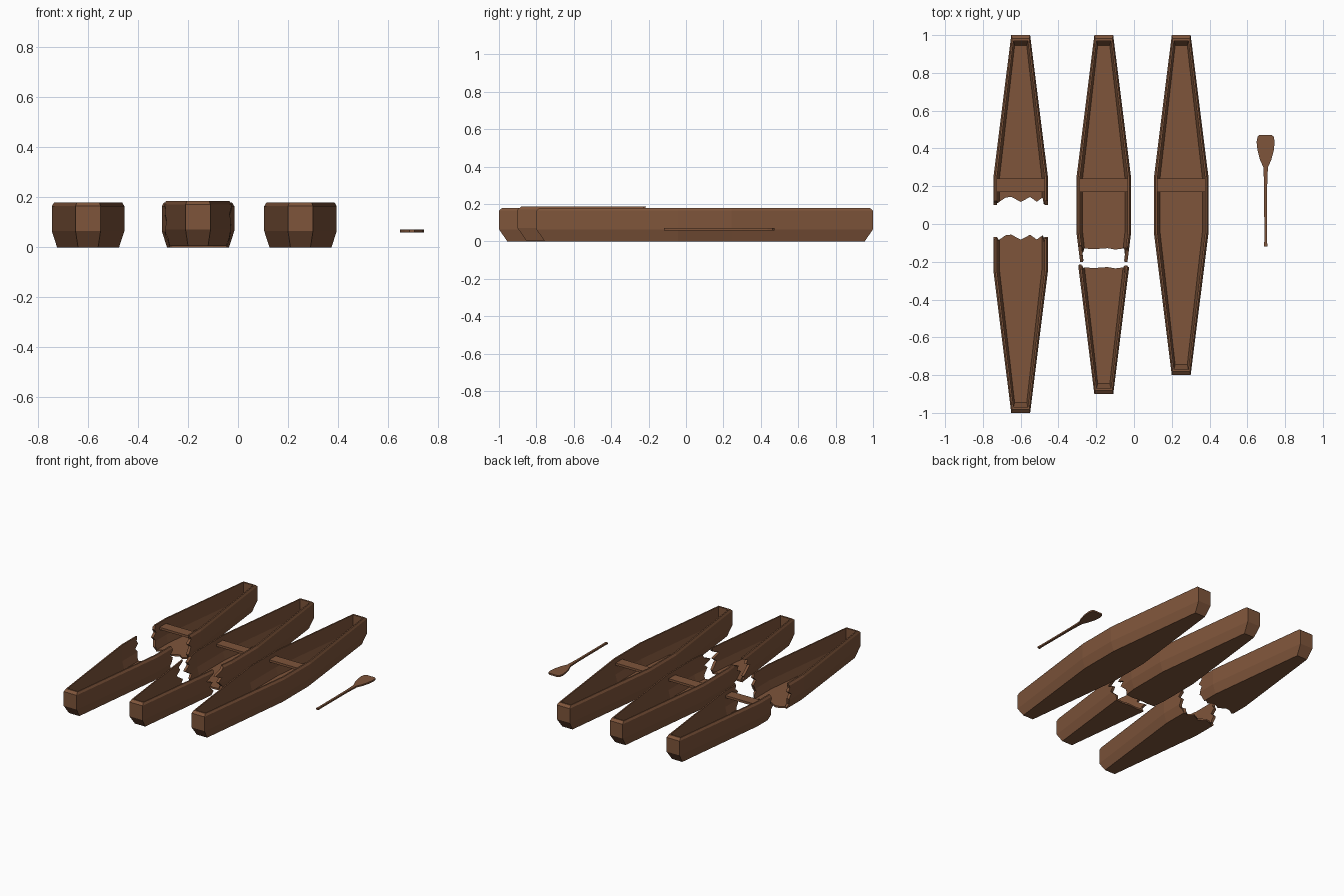
import bpy, bmesh

if "Cube" in bpy.data.objects:
    bpy.data.objects.remove(bpy.data.objects["Cube"])

wood = bpy.data.materials.new("brown_wood")
wood.diffuse_color = (0.21, 0.09, 0.043, 1)
wood.use_nodes = True
wood.node_tree.nodes["Principled BSDF"].inputs["Base Color"].default_value = wood.diffuse_color


def make_object(name, bm, loc=(0, 0, 0)):
    bmesh.ops.recalc_face_normals(bm, faces=bm.faces)
    me = bpy.data.meshes.new(name)
    bm.to_mesh(me)
    bm.free()
    me.materials.append(wood)
    ob = bpy.data.objects.new(name, me)
    ob.location = loc
    bpy.context.collection.objects.link(ob)
    return ob


# Hull levels, outside bottom up over the rim and down to the floor:
# (height, half width at ends, half width amidships, half length)
LEVELS = [
    (0.000, 0.040, 0.124, 0.855),
    (0.065, 0.050, 0.145, 0.900),
    (0.165, 0.050, 0.145, 0.900),
    (0.180, 0.045, 0.136, 0.882),
    (0.180, 0.038, 0.126, 0.870),
    (0.068, 0.038, 0.126, 0.870),
    (0.012, 0.032, 0.112, 0.845),
]
MID = 0.143


def hull(name, loc):
    bm = bmesh.new()
    rings = []
    for z, we, wm, l in LEVELS:
        half = [(we, -l), (wm, -MID), (wm, MID), (we, l)]
        pts = half + [(-x, y) for x, y in reversed(half)]
        rings.append([bm.verts.new((x, y, z)) for x, y in pts])
    for a, b in zip(rings, rings[1:]):
        for i in range(8):
            j = (i + 1) % 8
            bm.faces.new((a[i], a[j], b[j], b[i]))
    # bottom and floor, in three flat panels each
    for r in (rings[0], rings[-1]):
        for i in range(3):
            bm.faces.new((r[i], r[i + 1], r[6 - i], r[7 - i]))
    return make_object(name, bm, loc)


def seat(name, x):
    bm = bmesh.new()
    bmesh.ops.create_cube(bm, size=1)
    bmesh.ops.scale(bm, vec=(0.255, 0.072, 0.016), verts=bm.verts)
    return make_object(name, bm, (x, 0.205, 0.14))


def lerp(table, t):
    for (a, va), (b, vb) in zip(table, table[1:]):
        if t <= b:
            return va + (vb - va) * max(0, t - a) / (b - a)
    return table[-1][1]


# Jagged solid filling everything in front of the break
def break_cutter(x0, floor, left, right, inner):
    zs = [-0.1, 0.003, 0.03, 0.05, 0.075, 0.1, 0.125, 0.15, 0.17, 0.3]
    xs = [-0.3, -inner - 0.003] + [p[0] for p in floor] + [inner + 0.003, 0.3]
    bm = bmesh.new()
    front, back = [], []
    for x in xs:
        f, b = [], []
        for z in zs:
            if abs(x) > inner:
                y = lerp(left if x < 0 else right, z)
            else:
                y = lerp(floor, x)
            f.append(bm.verts.new((x, y, z)))
            b.append(bm.verts.new((x, -2, z)))
        front.append(f)
        back.append(b)
    n, m = len(xs), len(zs)
    for g in (front, back):
        for i in range(n - 1):
            for j in range(m - 1):
                q = (g[i][j], g[i + 1][j], g[i + 1][j + 1], g[i][j + 1])
                for tri in ((q[0], q[1], q[2]), (q[0], q[2], q[3])):
                    bm.faces.new(tri)
    for i in range(n - 1):
        for j in (0, m - 1):
            bm.faces.new((front[i][j], front[i + 1][j], back[i + 1][j], back[i][j]))
    for j in range(m - 1):
        for i in (0, n - 1):
            bm.faces.new((front[i][j], front[i][j + 1], back[i][j + 1], back[i][j]))
    return make_object("break_cutter", bm, (x0, 0, 0))


def broken_canoe(name, x, slide, lift, floor, left, right, inner):
    cutter = break_cutter(x, floor, left, right, inner)
    cutter.hide_render = True
    for part, op in (("rear_half", 'DIFFERENCE'), ("front_half", 'INTERSECT')):
        ob = hull(f"{name}_{part}", (x, 0.1, 0))
        mod = ob.modifiers.new("break", 'BOOLEAN')
        mod.operation, mod.object, mod.solver = op, cutter, 'EXACT'
        bpy.context.view_layer.objects.active = ob
        bpy.ops.object.modifier_apply(modifier=mod.name)
        if part == "front_half":
            ob.location.y -= slide
            ob.location.z += lift
    bpy.data.objects.remove(cutter)
    seat(f"{name}_seat", x)


# Canoe snapped wide apart
broken_canoe(
    "left_canoe", -0.60, 0.2, 0.0,
    [(-0.116, 0.115), (-0.08, 0.14), (-0.05, 0.144), (0, 0.117),
     (0.05, 0.143), (0.085, 0.118), (0.116, 0.14)],
    [(0, 0.13), (0.03, 0.11), (0.075, 0.125), (0.1, 0.1), (0.125, 0.13), (0.15, 0.115), (0.18, 0.125)],
    [(0, 0.13), (0.03, 0.12), (0.05, 0.105), (0.1, 0.13), (0.125, 0.1), (0.15, 0.13), (0.18, 0.12)],
    0.119)

# Canoe with a narrow break
broken_canoe(
    "middle_canoe", -0.16, 0.1, 0.006,
    [(-0.103, -0.13), (-0.05, -0.133), (0.02, -0.128), (0.06, -0.135), (0.103, -0.13)],
    [(0, -0.13), (0.03, -0.15), (0.05, -0.12), (0.1, -0.2), (0.125, -0.15), (0.15, -0.17), (0.18, -0.09)],
    [(0, -0.13), (0.03, -0.12), (0.075, -0.17), (0.1, -0.14), (0.125, -0.2), (0.15, -0.14), (0.18, -0.12)],
    0.106)

# Whole canoe
hull("right_canoe", (0.25, 0.1, 0))
seat("right_canoe_seat", 0.25)

# Paddle: half outline mirrored and extruded
outline = [(0.010, -0.118), (0.007, -0.09), (0.008, 0.2), (0.012, 0.30), (0.030, 0.34),
           (0.043, 0.39), (0.048, 0.435), (0.043, 0.462), (0.032, 0.472)]
bm = bmesh.new()
pts = outline + [(-x, y) for x, y in reversed(outline)]
face = bm.faces.new([bm.verts.new((x, y, 0)) for x, y in pts])
ext = bmesh.ops.extrude_face_region(bm, geom=[face])
bmesh.ops.translate(bm, vec=(0, 0, 0.011),
                    verts=[v for v in ext["geom"] if isinstance(v, bmesh.types.BMVert)])
make_object("paddle", bm, (0.697, 0, 0.06))
